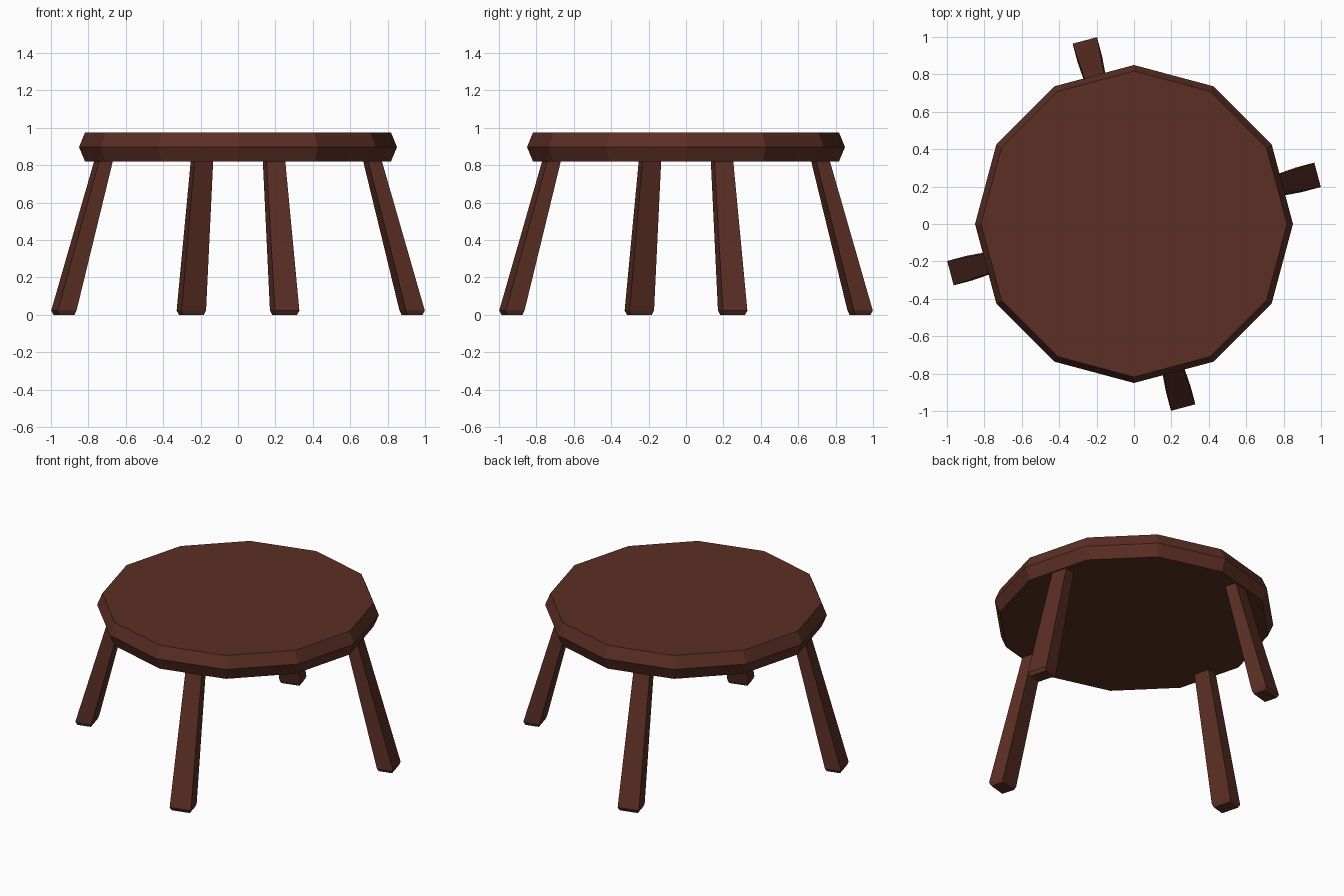
import bpy, bmesh, math
from mathutils import Vector

if "Cube" in bpy.data.objects:
    bpy.data.objects.remove(bpy.data.objects["Cube"])

wood = bpy.data.materials.new("dark brown wood")
wood.diffuse_color = (0.105, 0.028, 0.018, 1)
wood.use_nodes = True
wood.node_tree.nodes["Principled BSDF"].inputs["Base Color"].default_value = wood.diffuse_color


def loft(name, rings):
    """Skin a stack of equal-length point rings and cap both ends."""
    bm = bmesh.new()
    loops = [[bm.verts.new(p) for p in ring] for ring in rings]
    n = len(loops[0])
    for a, b in zip(loops, loops[1:]):
        for i in range(n):
            j = (i + 1) % n
            bm.faces.new((a[i], a[j], b[j], b[i]))
    bm.faces.new(loops[0][::-1])
    bm.faces.new(loops[-1])
    bmesh.ops.recalc_face_normals(bm, faces=bm.faces)
    mesh = bpy.data.meshes.new(name)
    bm.to_mesh(mesh)
    bm.free()
    mesh.materials.append(wood)
    obj = bpy.data.objects.new(name, mesh)
    bpy.context.collection.objects.link(obj)
    return obj


def polygon(r, z, n=12):
    return [Vector((r * math.cos(math.tau * i / n), r * math.sin(math.tau * i / n), z))
            for i in range(n)]


def section(angle, r, depth, width, z):
    """Rectangle centred at radius r, facing outward along angle."""
    out = Vector((math.cos(angle), math.sin(angle), 0))
    side = Vector((-out.y, out.x, 0))
    return [out * (r + sx * depth / 2) + side * (sy * width / 2) + Vector((0, 0, z))
            for sx, sy in ((-1, -1), (1, -1), (1, 1), (-1, 1))]


# Twelve-sided seat with a pointed rim
loft("seat", [polygon(0.818, 0.82), polygon(0.85, 0.897), polygon(0.818, 0.975)])

# Four splayed legs, tapering upward, with chamfered feet
for k, name in enumerate(("right_leg", "back_leg", "left_leg", "front_leg")):
    a = math.radians(15 + 90 * k)
    loft(name, [
        section(a, 0.963, 0.085, 0.115, 0.0),
        section(a, 0.964, 0.104, 0.135, 0.022),
        section(a, 0.745, 0.076, 0.104, 0.82),
        section(a, 0.740, 0.074, 0.103, 0.84),
    ])
